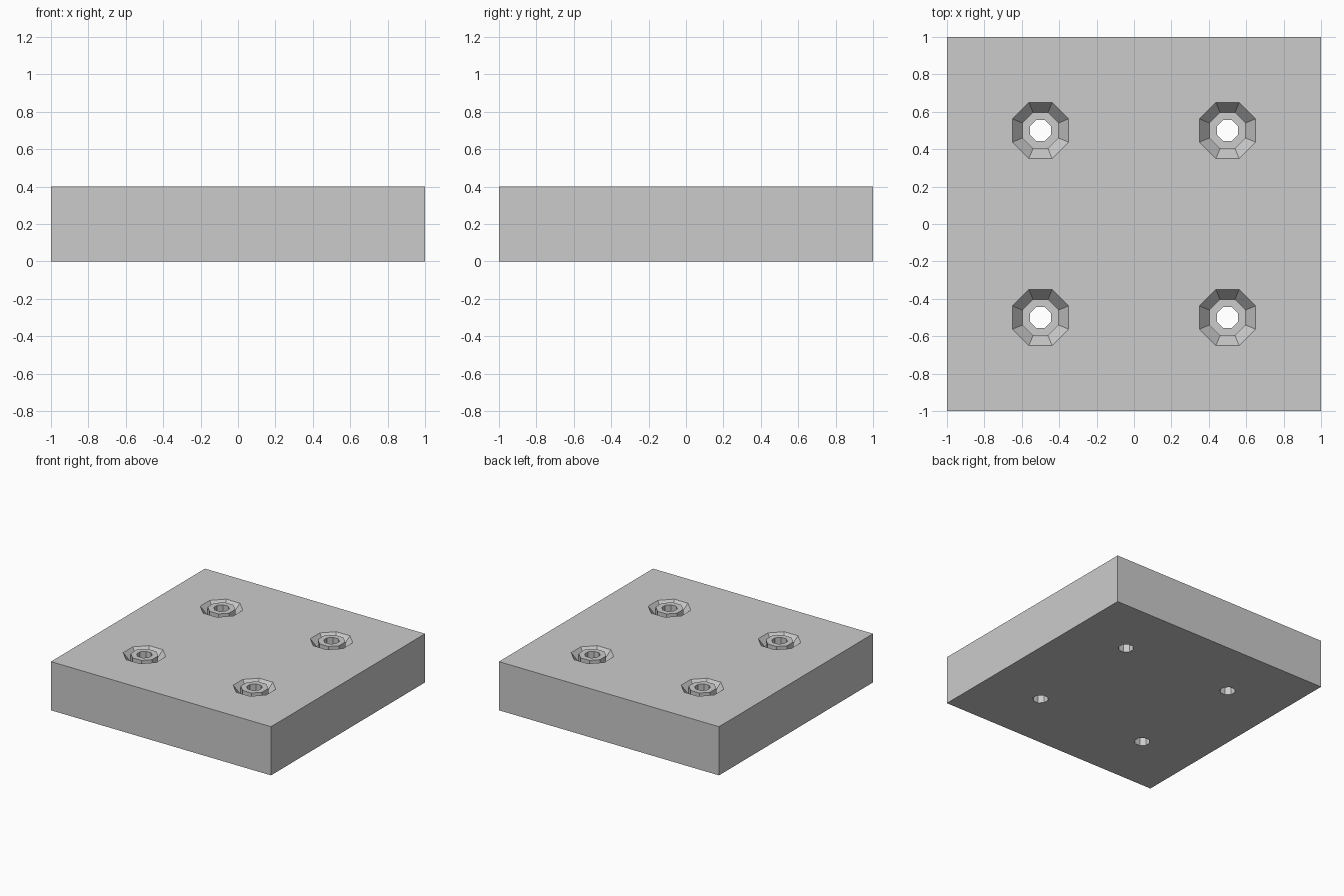
import bpy, bmesh, math

if "Cube" in bpy.data.objects:
    bpy.data.objects.remove(bpy.data.objects["Cube"])

H, GROOVE = 0.4, 0.07
# apothem and height of each octagonal ring, from plate top to plate underside
PROFILE = [(0.15, H), (0.097, H - GROOVE), (0.097, H), (0.055, H), (0.055, 0)]

bm = bmesh.new()


def ring(cx, cy, apothem, z):
    r = apothem / math.cos(math.pi / 8)
    return [bm.verts.new((cx + r * math.cos((i + .5) * math.pi / 4),
                          cy + r * math.sin((i + .5) * math.pi / 4), z)) for i in range(8)]


def loop_edges(vs):
    return [bm.edges.new((vs[i], vs[(i + 1) % len(vs)])) for i in range(len(vs))]


# outer square walls
bottom, top = [[bm.verts.new((x, y, z)) for x, y in ((-1, -1), (1, -1), (1, 1), (-1, 1))]
               for z in (0, H)]
top_edges, bottom_edges = loop_edges(top), loop_edges(bottom)
for i in range(4):
    j = (i + 1) % 4
    bm.faces.new((bottom[i], bottom[j], top[j], top[i]))

# four bolt holes: sloped groove, central collar, through bore
for cx in (-.5, .5):
    for cy in (-.5, .5):
        rings = [ring(cx, cy, a, z) for a, z in PROFILE]
        top_edges += loop_edges(rings[0])
        bottom_edges += loop_edges(rings[-1])
        for a, b in zip(rings, rings[1:]):
            for i in range(8):
                j = (i + 1) % 8
                bm.faces.new((a[i], a[j], b[j], b[i]))

# perforated top and underside
for edges, z in ((top_edges, 1), (bottom_edges, -1)):
    bmesh.ops.triangle_fill(bm, edges=edges, use_beauty=True, normal=(0, 0, z))
bmesh.ops.recalc_face_normals(bm, faces=bm.faces)
bmesh.ops.dissolve_limit(bm, angle_limit=0.01, verts=bm.verts, edges=bm.edges)

mesh = bpy.data.meshes.new("base_plate")
bm.to_mesh(mesh)
bm.free()
plate = bpy.data.objects.new("base_plate", mesh)
bpy.context.collection.objects.link(plate)
